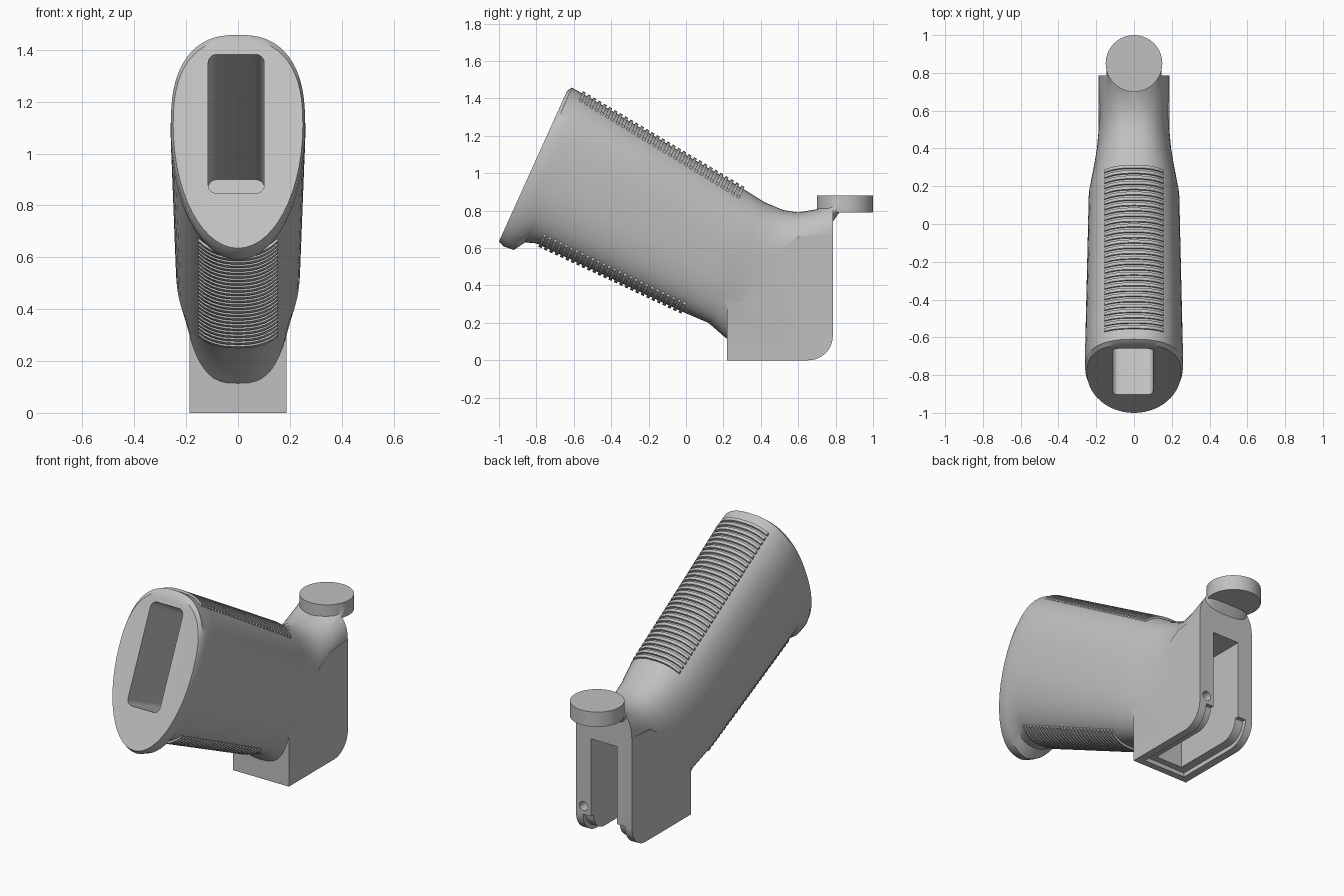
import bpy, bmesh, math
from mathutils import Vector

if "Cube" in bpy.data.objects:
    bpy.data.objects.remove(bpy.data.objects["Cube"])

grey = bpy.data.materials.new("matte grey")
grey.use_nodes = True
grey.diffuse_color = (0.53, 0.53, 0.53, 1)
grey.node_tree.nodes["Principled BSDF"].inputs["Base Color"].default_value = grey.diffuse_color


def add_loft(bm, rings):
    """Skin a run of equal-length point rings and close both ends."""
    loops = [[bm.verts.new(p) for p in ring] for ring in rings]
    count = len(loops[0])
    for a, b in zip(loops, loops[1:]):
        for i in range(count):
            j = (i + 1) % count
            bm.faces.new((a[i], a[j], b[j], b[i]))
    bm.faces.new(loops[0][::-1])
    bm.faces.new(loops[-1])


def make_object(name, *lofts):
    bm = bmesh.new()
    for rings in lofts:
        add_loft(bm, rings)
    bmesh.ops.recalc_face_normals(bm, faces=bm.faces)
    mesh = bpy.data.meshes.new(name)
    bm.to_mesh(mesh)
    bm.free()
    mesh.materials.append(grey)
    obj = bpy.data.objects.new(name, mesh)
    bpy.context.collection.objects.link(obj)
    return obj


def side_extrude(name, profile, x0, x1):
    return make_object(name, [[(x, y, z) for y, z in profile] for x in (x0, x1)])


def arc(cy, cz, r, start, end, steps=10):
    angles = [math.radians(start + (end - start) * i / steps) for i in range(steps + 1)]
    return [(cy + r * math.cos(a), cz + r * math.sin(a)) for a in angles]


def activate(obj):
    bpy.ops.object.select_all(action='DESELECT')
    obj.select_set(True)
    bpy.context.view_layer.objects.active = obj


def combine(target, other, operation):
    activate(target)
    mod = target.modifiers.new("combine", 'BOOLEAN')
    mod.operation = operation
    mod.solver = 'EXACT'
    mod.object = other
    bpy.ops.object.modifier_apply(modifier=mod.name)
    bpy.data.objects.remove(other)


TOP_POWER = 2.5


def section(key, steps=56):
    """Egg-shaped ring between a top point and a bottom point."""
    ty, tz, by, bz, w, split, power = key
    top, bot = Vector((0, ty, tz)), Vector((0, by, bz))
    mid = bot.lerp(top, split)
    ring = []
    for i in range(steps):
        a = math.tau * i / steps
        c, s = math.cos(a), math.sin(a)
        n = TOP_POWER if s >= 0 else power
        x = math.copysign(abs(c) ** (2 / n), c) * w
        p = mid.lerp(top if s >= 0 else bot, abs(s) ** (2 / n))
        ring.append(Vector((x, p.y, p.z)))
    return ring


# Grip body: top y z, bottom y z, half width, widest height, lower roundness
front_key = (-0.5, 1.395, -0.8, 0.625, 0.258, 0.56, 2.4)
rear_key = (0.3, 0.92, -0.02, 0.26, 0.24, 0.5, 2.6)
body_keys = [
    (-0.648, 1.41, -0.985, 0.665, 0.235, 0.59, 2),
    (-0.636, 1.44, -1.0, 0.635, 0.25, 0.59, 2),
    (-0.61, 1.458, -0.975, 0.608, 0.259, 0.59, 2),
    (-0.57, 1.435, -0.92, 0.59, 0.26, 0.59, 2),
    (-0.54, 1.418, -0.86, 0.63, 0.26, 0.58, 2.2),
    front_key, rear_key,
    (0.42, 0.845, 0.12, 0.2, 0.215, 0.5, 2.8),
    (0.52, 0.803, 0.2, 0.13, 0.197, 0.55, 3),
    (0.6, 0.79, 0.3, 0.05, 0.187, 0.65, 3),
    (0.7, 0.808, 0.5, 0.05, 0.186, 0.74, 3),
    (0.785, 0.85, 0.785, 0.15, 0.186, 0.74, 3),
]
grip = make_object("grip_body", [section(k) for k in body_keys])

# Mounting block with a rounded rear corner
block = side_extrude("mounting_block",
                     [(0.22, 0)] + arc(0.655, 0.13, 0.13, -90, 0)
                     + [(0.785, 0.68), (0.6, 0.66), (0.22, 0.4)], -0.187, 0.187)
combine(grip, block, 'UNION')

# Neck and rounded tail
neck_keys = [(y, t, y, b, 0.145, 0.5, 2.5) for y, t, b in
             ((0.7, 0.8, 0.6), (0.784, 0.847, 0.74), (0.82, 0.868, 0.79), (0.87, 0.878, 0.795))]
neck = make_object("neck", [section(k) for k in neck_keys])
combine(grip, neck, 'UNION')
tail = make_object("tail", [[(x, y, z) for x, y in arc(0, 0.85, 0.15, 0, 351, 39)]
                            for z in (0.79, 0.88)])
combine(grip, tail, 'UNION')


# Deep rounded pocket in the front face
def pocket_ring(top, bot, half=0.108, radius=0.035):
    top, bot = Vector((0, *top)), Vector((0, *bot))
    length = (top - bot).length
    ring = []
    for cx, cv, start in ((1, 1, 0), (-1, 1, 90), (-1, 0, 180), (1, 0, 270)):
        v0 = length - radius if cv else radius
        for x, v in arc(cx * (half - radius), v0, radius, start, start + 90, 6):
            ring.append(bot.lerp(top, v / length) + Vector((x - 0.007, 0, 0)))
    return ring


pocket = make_object("pocket_cutter", [pocket_ring((-0.75, 1.436), (-1.0, 0.891)),
                                       pocket_ring((0.16, 0.9), (-0.08, 0.47))])
combine(grip, pocket, 'DIFFERENCE')

# Rear slot, stepped rim and screw hole
slot = side_extrude("slot_cutter", [(0.3, -0.1), (0.9, -0.1), (0.9, 0.6), (0.47, 0.6), (0.3, 0.3)],
                    -0.088, 0.088)
combine(grip, slot, 'DIFFERENCE')
rim = side_extrude("rim_cutter", [(0.26, -0.1), (0.26, 0.025)] + arc(0.655, 0.13, 0.105, -90, 0)
                   + [(0.9, 0.13), (0.9, -0.1)], -0.14, 0.14)
combine(grip, rim, 'DIFFERENCE')
hole = make_object("hole_cutter", [[(x, y, z) for x, z in arc(0.137, 0.18, 0.028, 0, 345, 23)]
                                   for y in (0.6, 0.9)])
combine(grip, hole, 'DIFFERENCE')
activate(grip)
bpy.ops.object.shade_smooth_by_angle(angle=math.radians(35))


# Raised ribs that follow the curve of the body
def rib(fraction, thickness, upper, half=0.155, steps=12):
    rings = []
    for i in range(steps + 1):
        x = half * (2 * i / steps - 1)
        ring = []
        for side, lift in ((-1, -0.02), (1, -0.02), (1, 0.012), (-1, 0.012)):
            f = fraction + side * thickness / 2
            ty, tz, by, bz, w, split, power = (a + (b - a) * f for a, b in zip(front_key, rear_key))
            top, bot = Vector((0, ty, tz)), Vector((0, by, bz))
            mid = bot.lerp(top, split)
            end, n = (top, TOP_POWER) if upper else (bot, power)
            height = (1 - (abs(x) / w) ** n) ** (1 / n)
            p = mid.lerp(end, height) + (end - mid).normalized() * lift
            ring.append((x, p.y, p.z))
        rings.append(ring)
    return rings


def rib_set(name, first, last, count, upper):
    pitch = (last - first) / (count - 1)
    make_object(name, *[rib(first + pitch * i, pitch * 0.55, upper) for i in range(count)])


rib_set("upper_ribs", -0.06, 1.0, 31, True)
rib_set("lower_ribs", 0.03, 0.99, 27, False)
